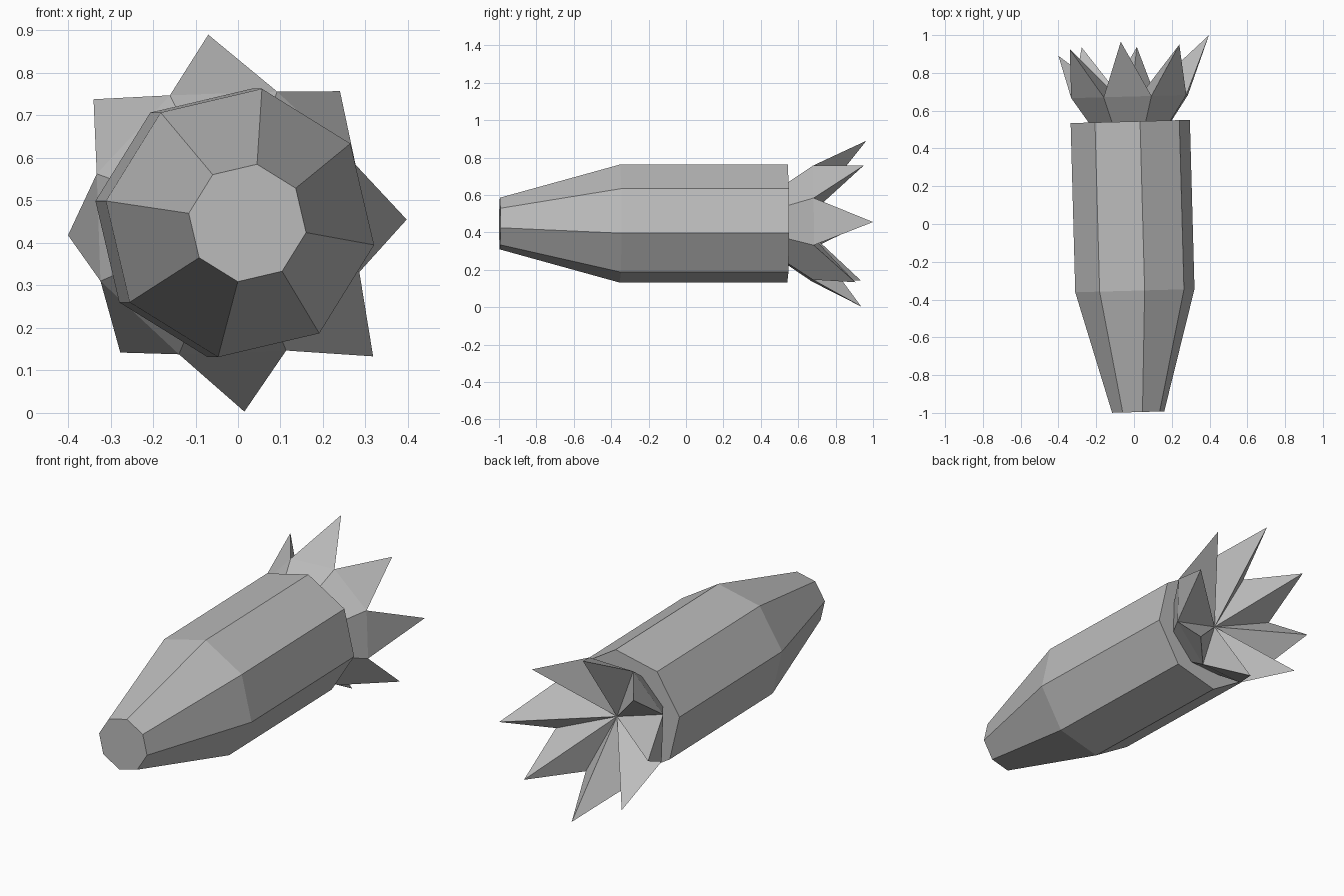
import bpy
import bmesh
from math import radians, cos, sin
from mathutils import Matrix, Vector

cube = bpy.data.objects.get("Cube")
if cube:
    bpy.data.objects.remove(cube)

SIDES = 8
# The whole model leans slightly away from the y axis
AXIS = Matrix.Translation((-0.005, 0, 0.447)) @ Matrix.Rotation(0.0273, 4, "Z")

grey = bpy.data.materials.new("plain grey")
grey.use_nodes = True
COLOUR = (0.5, 0.5, 0.5, 1)
grey.diffuse_color = COLOUR
grey.node_tree.nodes["Principled BSDF"].inputs["Base Color"].default_value = COLOUR


def ring(bm, radius, y, turn):
    """Eight points around the long axis."""
    angles = [radians(turn + i * 360 / SIDES) for i in range(SIDES)]
    return [bm.verts.new(AXIS @ Vector((radius * cos(a), y, radius * sin(a))))
            for a in angles]


def bridge(bm, a, b):
    for i in range(SIDES):
        j = (i + 1) % SIDES
        bm.faces.new((a[i], a[j], b[j], b[i]))


def finish(bm, name):
    bmesh.ops.recalc_face_normals(bm, faces=bm.faces)
    mesh = bpy.data.meshes.new(name)
    bm.to_mesh(mesh)
    bm.free()
    mesh.materials.append(grey)
    bpy.context.collection.objects.link(bpy.data.objects.new(name, mesh))


# Body: faceted barrel with a tapered, blunt nose
bm = bmesh.new()
nose, shoulder, back = [ring(bm, r, y, -9.3) for r, y in
                        ((0.14, -0.996), (0.32, -0.353), (0.32, 0.543))]
bridge(bm, nose, shoulder)
bridge(bm, shoulder, back)
bm.faces.new(nose)
bm.faces.new(back)
finish(bm, "body")

# Crown: flared cup with one uneven pointed leaf on each side
TIPS = [(0.397, 1.0, 0.455), (0.24, 0.95, 0.757), (-0.07, 0.965, 0.89),
        (-0.34, 0.925, 0.738), (-0.4, 0.89, 0.418), (-0.277, 0.935, 0.142),
        (0.015, 0.937, 0.003), (0.318, 0.905, 0.133)]
bm = bmesh.new()
base = ring(bm, 0.235, 0.543, -20.5)
rim = ring(bm, 0.33, 0.675, -20.5)
heart = bm.verts.new(AXIS @ Vector((0, 0.61, 0)))
bridge(bm, base, rim)
bm.faces.new(base)
for i, tip in enumerate(TIPS):
    left, right = rim[i], rim[(i + 1) % SIDES]
    point = bm.verts.new(tip)
    bm.faces.new((left, right, point))      # outside of the leaf
    bm.faces.new((left, point, heart))      # folded inside
    bm.faces.new((point, right, heart))
finish(bm, "leaf_crown")
